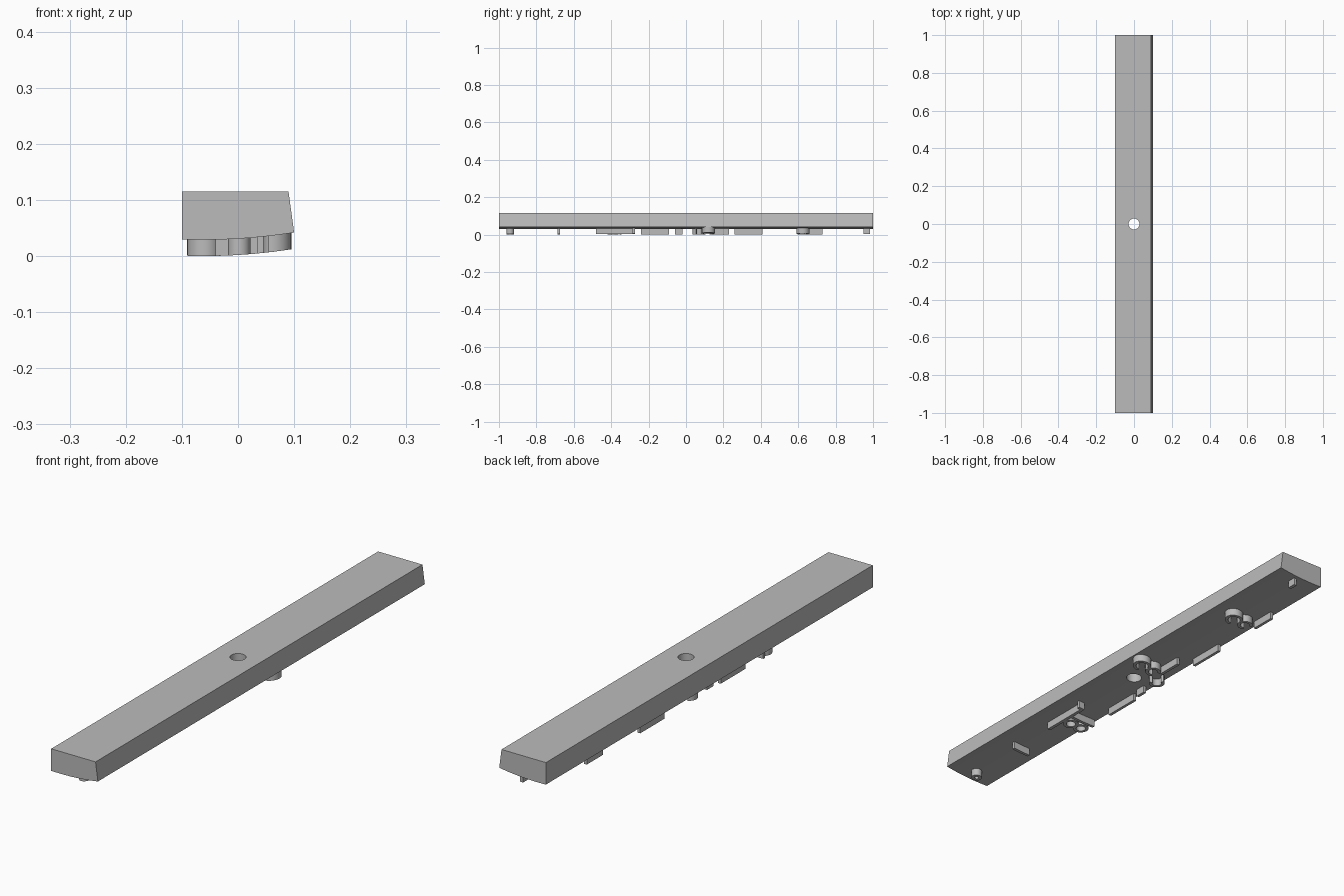
import bpy, bmesh, math
from mathutils import Vector

cube = bpy.data.objects.get("Cube")
if cube:
    bpy.data.objects.remove(cube, do_unlink=True)

grey = bpy.data.materials.new("plain_grey")
grey.use_nodes = True
grey.diffuse_color = (0.5, 0.5, 0.5, 1)
grey.node_tree.nodes["Principled BSDF"].inputs["Base Color"].default_value = (0.5, 0.5, 0.5, 1)


def underside(x):
    """Height of the gently curved underside."""
    return 0.029 + 0.5 * (x + 0.06) ** 2


def finish(name, bm, smooth=True):
    bmesh.ops.recalc_face_normals(bm, faces=bm.faces)
    mesh = bpy.data.meshes.new(name)
    bm.to_mesh(mesh)
    bm.free()
    mesh.materials.append(grey)
    obj = bpy.data.objects.new(name, mesh)
    bpy.context.collection.objects.link(obj)
    bpy.ops.object.select_all(action="DESELECT")
    obj.select_set(True)
    bpy.context.view_layer.objects.active = obj
    if smooth:
        bpy.ops.object.shade_smooth_by_angle(angle=math.radians(30))
    return obj


def ridge(name, path, closed=False, width=0.012):
    """Upright wall following a path, hanging below the underside."""
    pts = [Vector(p) for p in path]
    n = len(pts)
    bm = bmesh.new()
    rows = []
    for i, p in enumerate(pts):
        before = pts[i - 1] if closed or i else p
        after = pts[(i + 1) % n] if closed or i < n - 1 else p
        d = (after - before).normalized()
        side = Vector((-d.y, d.x)) * width / 2
        row = []
        for q, drop in ((p + side, -0.004), (p - side, -0.004), (p - side, 0.029), (p + side, 0.029)):
            row.append(bm.verts.new((q.x, q.y, underside(q.x) - drop)))
        rows.append(row)
    for i in range(n if closed else n - 1):
        a, b = rows[i], rows[(i + 1) % n]
        for k in range(4):
            m = (k + 1) % 4
            bm.faces.new((a[k], a[m], b[m], b[k]))
    if not closed:
        bm.faces.new(rows[0])
        bm.faces.new(rows[-1])
    return finish(name, bm)


def arc(name, x, y, r, start=0, sweep=360):
    closed = sweep == 360
    steps = 28
    count = steps if closed else steps + 1
    angles = [math.radians(start + sweep * i / steps) for i in range(count)]
    ridge(name, [(x + r * math.cos(a), y + r * math.sin(a)) for a in angles], closed)


# Long bar: cross-section with a curved underside, extruded along y
profile = [(0.09, 0.115), (-0.1, 0.115)]
profile += [(x, underside(x)) for x in (-0.1 + 0.02 * i for i in range(11))]
bm = bmesh.new()
end = bm.faces.new([bm.verts.new((x, -1, z)) for x, z in profile])
moved = bmesh.ops.extrude_face_region(bm, geom=[end])["geom"]
bmesh.ops.translate(bm, vec=(0, 2, 0), verts=[v for v in moved if isinstance(v, bmesh.types.BMVert)])
bar = finish("bar", bm, smooth=False)

# Round hole through the middle
bpy.ops.mesh.primitive_cylinder_add(vertices=32, radius=0.029, depth=0.4)
cutter = bpy.context.object
cutter.name = "hole_cutter"
cutter.hide_render = True
cut = bar.modifiers.new("hole", "BOOLEAN")
cut.object = cutter
cut.solver = "EXACT"
bpy.context.view_layer.objects.active = bar
bpy.ops.object.modifier_apply(modifier="hole")
bpy.data.objects.remove(cutter, do_unlink=True)
bpy.ops.object.select_all(action="DESELECT")
bar.select_set(True)
bpy.ops.object.shade_smooth_by_angle(angle=math.radians(30))

# Straight ridges running along the bar: x, start y, end y
for name, x, y0, y1 in (
    ("end_stub", 0.015, 0.95, 0.985),
    ("back_edge_ridge", -0.08, 0.63, 0.73),
    ("middle_edge_ridge", -0.085, 0.26, 0.41),
    ("centre_ridge", -0.03, 0.13, 0.23),
    ("small_stub", -0.07, -0.06, -0.02),
    ("front_edge_ridge", -0.08, -0.24, -0.09),
    ("long_ridge", 0.025, -0.48, -0.28),
):
    ridge(name, [(x, y0), (x, y1)])

# Ridges running across the bar: y, start x, end x
for name, y, x0, x1 in (
    ("front_cross_ridge", -0.68, -0.04, 0.035),
    ("ring_cross_ridge", -0.35, -0.09, 0.02),
    ("long_ridge_tip", -0.28, 0.02, 0.045),
):
    ridge(name, [(x0 + (x1 - x0) * i / 4, y) for i in range(5)])

# Rings and open loops
arc("front_end_ring", 0.002, -0.94, 0.014)
arc("ring_inner", -0.01, -0.39, 0.024)
arc("ring_outer", -0.06, -0.39, 0.024)
for place, x, y in (("centre", 0.06, 0.12), ("back", 0.022, 0.625)):
    arc(place + "_large_loop", x, y, 0.029, -100, 260)
    arc(place + "_small_loop", x - 0.055, y, 0.024, -120, 280)
arc("centre_half_loop", -0.06, 0.065, 0.024, 110, 230)
